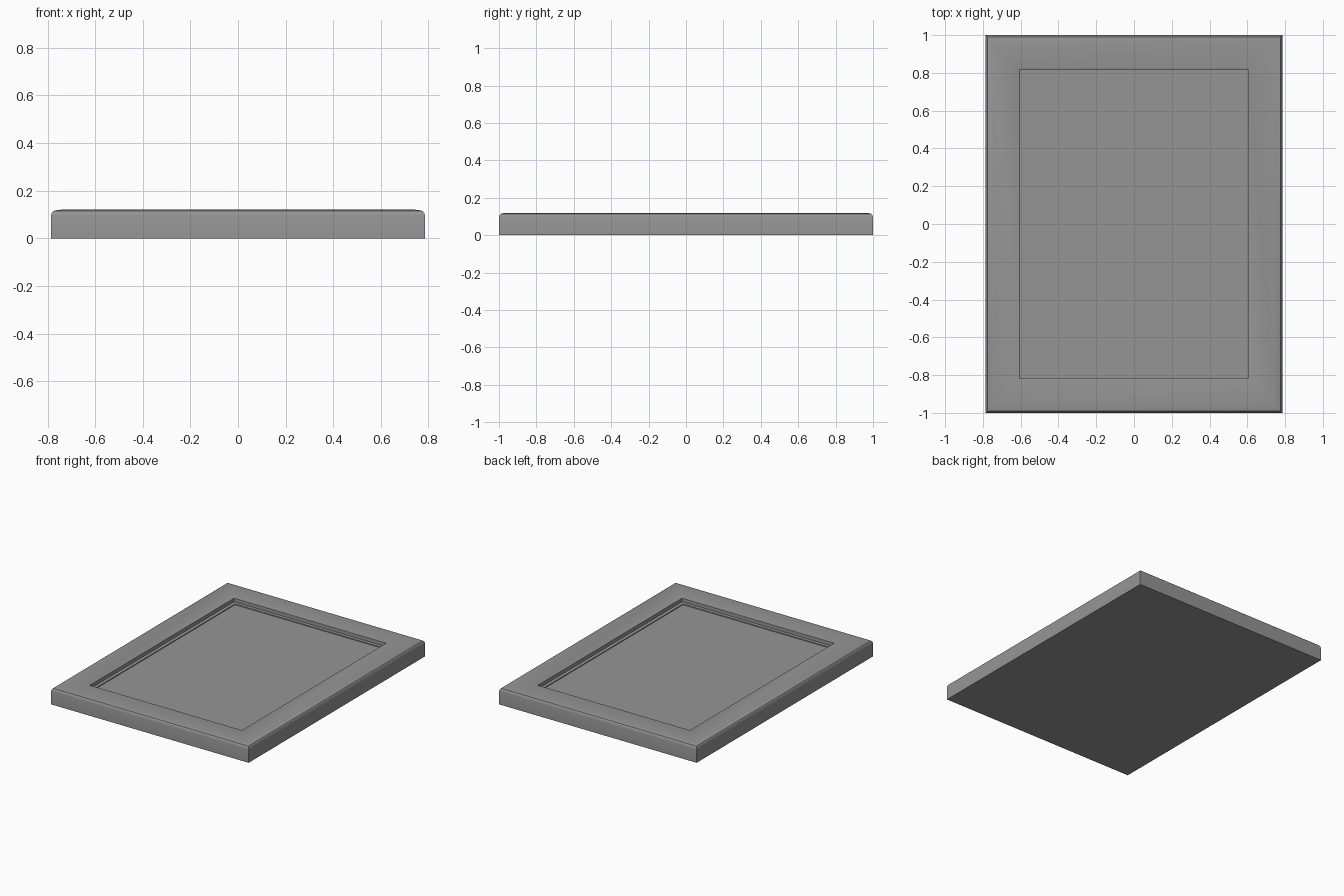
import bpy, bmesh

if "Cube" in bpy.data.objects:
    bpy.data.objects.remove(bpy.data.objects["Cube"])

HALF_X, HALF_Y = 0.785, 1.0

# Dark grey finish
finish = bpy.data.materials.new("dark_grey")
finish.diffuse_color = (0.3, 0.3, 0.3, 1)
finish.use_nodes = True
finish.node_tree.nodes["Principled BSDF"].inputs["Base Color"].default_value = finish.diffuse_color


def nested_rectangles(name, profile):
    """Sweep an (inset, z) profile round the rectangle, capping both ends."""
    bm = bmesh.new()
    rings = []
    for inset, z in profile:
        x, y = HALF_X - inset, HALF_Y - inset
        rings.append([bm.verts.new((sx * x, sy * y, z))
                      for sx, sy in ((-1, -1), (1, -1), (1, 1), (-1, 1))])
    for a, b in zip(rings, rings[1:]):
        for i in range(4):
            j = (i + 1) % 4
            bm.faces.new((a[i], a[j], b[j], b[i]))
    bm.faces.new(rings[0][::-1])
    bm.faces.new(rings[-1])
    bmesh.ops.recalc_face_normals(bm, faces=bm.faces)
    mesh = bpy.data.meshes.new(name)
    bm.to_mesh(mesh)
    bm.free()
    mesh.materials.append(finish)
    obj = bpy.data.objects.new(name, mesh)
    bpy.context.collection.objects.link(obj)
    bpy.ops.object.select_all(action='DESELECT')
    obj.select_set(True)
    bpy.context.view_layer.objects.active = obj
    bpy.ops.object.shade_smooth_by_angle(angle=0.6)
    return obj


# Frame with rounded outer rim, inner lip, ledge and recessed picture panel
nested_rectangles("picture_frame", [
    (0.0, 0.0), (0.0, 0.095), (0.003, 0.106), (0.009, 0.114),
    (0.018, 0.117), (0.04, 0.12),
    (0.175, 0.12), (0.181, 0.116),
    (0.181, 0.09), (0.205, 0.09), (0.205, 0.084),
])
